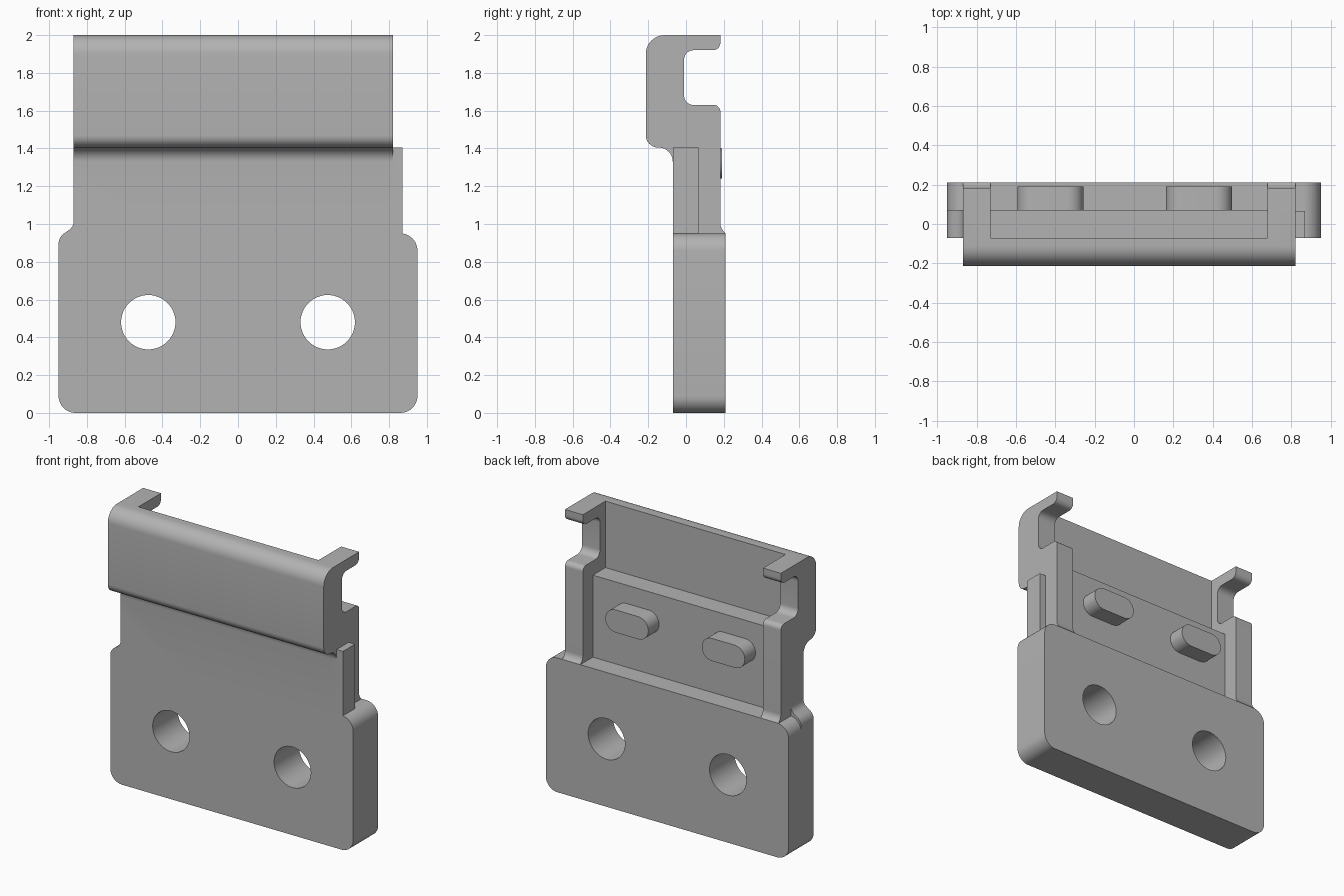
import bpy, math
from mathutils import Vector

cube = bpy.data.objects.get("Cube")
if cube:
    bpy.data.objects.remove(cube, do_unlink=True)

grey = bpy.data.materials.new("plain grey")
grey.use_nodes = True
grey.diffuse_color = (0.45, 0.45, 0.45, 1)
grey.node_tree.nodes["Principled BSDF"].inputs["Base Color"].default_value = grey.diffuse_color


def rounded(points, steps=10):
    """Outline from (u, v, radius) corners; radius is optional."""
    out = []
    for i, p in enumerate(points):
        c = Vector(p[:2])
        if len(p) < 3:
            out.append(c)
            continue
        a = (Vector(points[i - 1][:2]) - c).normalized()
        b = (Vector(points[(i + 1) % len(points)][:2]) - c).normalized()
        half = a.angle(b) / 2
        centre = c + (a + b).normalized() * p[2] / math.sin(half)
        reach = p[2] / math.tan(half)
        start, end = c + a * reach - centre, c + b * reach - centre
        sweep = start.angle(end)
        for k in range(steps + 1):
            t = k / steps
            mix = (start * math.sin((1 - t) * sweep) + end * math.sin(t * sweep)) / math.sin(sweep)
            out.append(centre + mix)
    return out


def extrude(name, outline, lo, hi, axis):
    """Prism along x (outline in y, z) or along y (outline in x, z)."""
    n = len(outline)
    place = (lambda p, d: (d, p.x, p.y)) if axis == "x" else (lambda p, d: (p.x, d, p.y))
    verts = [place(p, d) for d in (lo, hi) for p in outline]
    faces = [list(range(n)), list(range(n, 2 * n))]
    faces += [(i, (i + 1) % n, n + (i + 1) % n, n + i) for i in range(n)]
    mesh = bpy.data.meshes.new(name)
    mesh.from_pydata(verts, [], faces)
    mesh.materials.append(grey)
    obj = bpy.data.objects.new(name, mesh)
    bpy.context.collection.objects.link(obj)
    select(obj)
    bpy.ops.object.mode_set(mode="EDIT")
    bpy.ops.mesh.select_all(action="SELECT")
    bpy.ops.mesh.normals_make_consistent(inside=False)
    bpy.ops.object.mode_set(mode="OBJECT")
    return obj


def select(obj):
    bpy.ops.object.select_all(action="DESELECT")
    obj.select_set(True)
    bpy.context.view_layer.objects.active = obj


def combine(target, other, operation):
    mod = target.modifiers.new(operation.lower(), "BOOLEAN")
    mod.operation = operation
    mod.solver = "EXACT"
    mod.object = other
    select(target)
    bpy.ops.object.modifier_apply(modifier=mod.name)
    bpy.data.objects.remove(other, do_unlink=True)


def box(u0, u1, v0, v1, r=None):
    corners = [(u0, v0), (u1, v0), (u1, v1), (u0, v1)]
    return rounded([c + (r,) if r else c for c in corners])


FRONT, MID, BACK = -0.07, 0.07, 0.21

# Hooked upper panel: side profile run across the width
panel = extrude("hooked_bracket", rounded([
    (FRONT, 0.8), (FRONT, 1.405, 0.075), (-0.213, 1.405, 0.065), (-0.213, 2.0, 0.1),
    (0.182, 2.0), (0.182, 1.92, 0.04), (-0.01, 1.92, 0.05), (-0.01, 1.63, 0.05),
    (0.182, 1.63, 0.035), (0.182, 0.98, 0.06), (BACK, 0.95), (BACK, 0.8)]),
    -0.87, 0.82, "x")

# Stepped recess between the two side walls
recess = extrude("recess_cutter", rounded([
    (MID, 0.95), (MID, 1.53), (FRONT, 1.53), (FRONT, 2.2), (0.4, 2.2), (0.4, 0.95)]),
    -0.73, 0.68, "x")
combine(panel, recess, "DIFFERENCE")

# Base plate with rounded corners
base = extrude("base_plate", box(-0.95, 0.95, 0, 0.95, 0.09), FRONT, BACK, "y")
combine(panel, base, "UNION")

# Curved shoulder on one side, upright tab on the other
shoulder = extrude("shoulder", rounded([
    (-0.95, 0.5), (-0.95, 0.93, 0.07), (-0.87, 0.985, 0.06), (-0.87, 1.2),
    (-0.8, 1.2), (-0.8, 0.5)]), FRONT, MID, "y")
combine(panel, shoulder, "UNION")
tab = extrude("side_tab", box(0.78, 0.87, 0.8, 1.405), FRONT, 0.065, "y")
combine(panel, tab, "UNION")

# Screw holes
for x in (-0.475, 0.475):
    circle = [Vector((x + 0.144 * math.cos(a), 0.48 + 0.144 * math.sin(a)))
              for a in (math.tau * k / 48 for k in range(48))]
    combine(panel, extrude("hole_cutter", circle, -0.5, 0.5, "y"), "DIFFERENCE")

# Rounded locating pegs on the back
for side, x in (("right", -0.425), ("left", 0.33)):
    peg = extrude(side + "_peg", box(x - 0.168, x + 0.168, 1.24, 1.4, 0.0795), 0.03, 0.19, "y")
    select(peg)
    bpy.ops.object.shade_smooth_by_angle(angle=math.radians(30))

select(panel)
bpy.ops.object.shade_smooth_by_angle(angle=math.radians(30))
